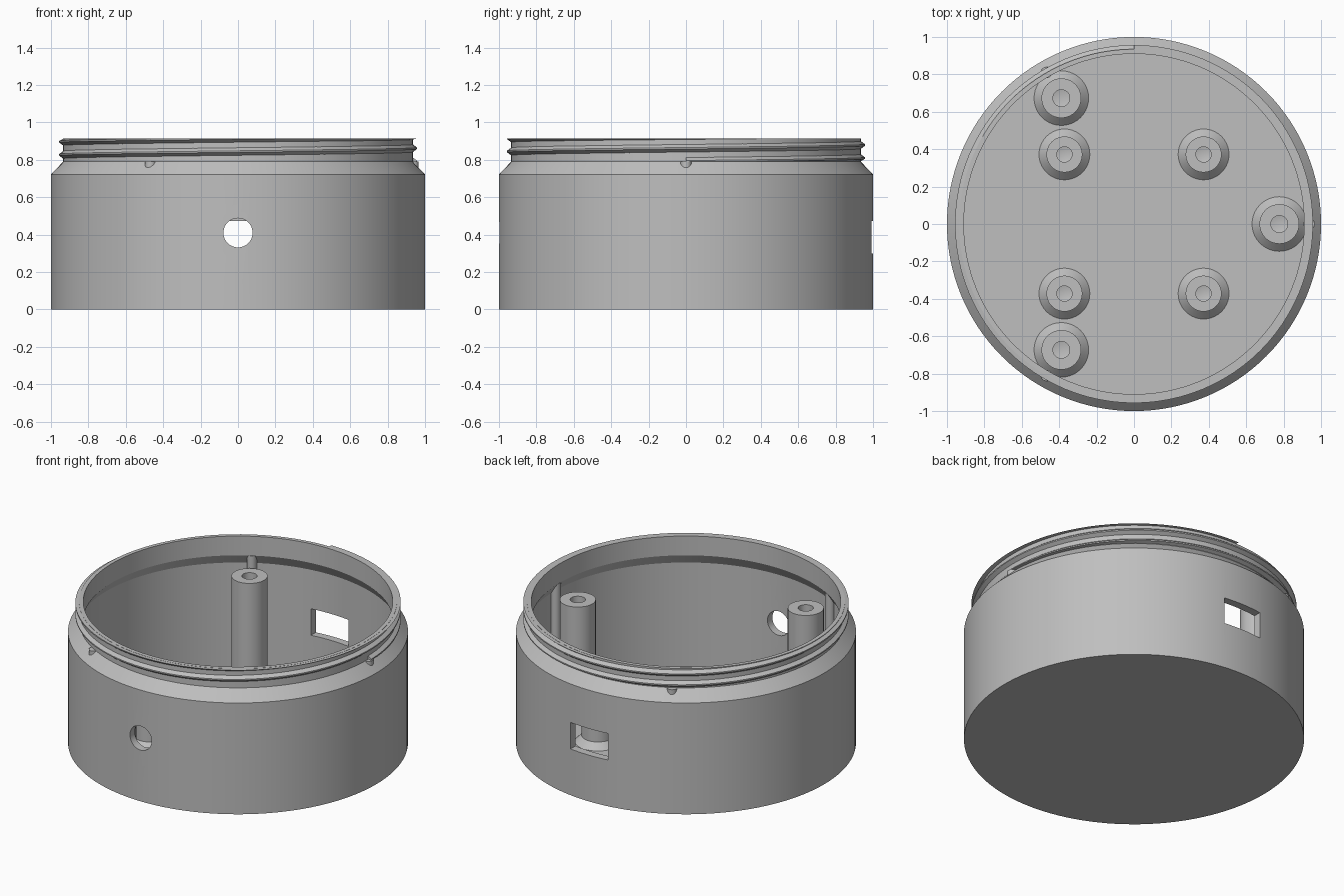
import bpy
import bmesh
from math import sin, cos, pi, radians, tau

cube = bpy.data.objects.get("Cube")
if cube:
    bpy.data.objects.remove(cube, do_unlink=True)

GREY = (0.52, 0.52, 0.52, 1)
grey = bpy.data.materials.new("plain grey")
grey.use_nodes = True
grey.diffuse_color = GREY
grey.node_tree.nodes["Principled BSDF"].inputs["Base Color"].default_value = GREY

FLOOR = 0.05
NECK_LOW, NECK_TOP = 0.79, 0.915


def finish(name, bm, smooth=True):
    bmesh.ops.recalc_face_normals(bm, faces=bm.faces)
    mesh = bpy.data.meshes.new(name)
    bm.to_mesh(mesh)
    bm.free()
    mesh.materials.append(grey)
    obj = bpy.data.objects.new(name, mesh)
    bpy.context.collection.objects.link(obj)
    if smooth:
        smooth_edges(obj)
    return obj


def smooth_edges(obj):
    bpy.ops.object.select_all(action='DESELECT')
    obj.select_set(True)
    bpy.context.view_layer.objects.active = obj
    bpy.ops.object.shade_smooth_by_angle(angle=radians(30))


def lathe(name, profile, steps, at=(0, 0), smooth=True):
    """Spin an (r, z) profile that starts and ends on the axis."""
    bm = bmesh.new()
    verts = [bm.verts.new((r, 0, z)) for r, z in profile]
    edges = [bm.edges.new(pair) for pair in zip(verts, verts[1:])]
    bmesh.ops.spin(bm, geom=verts + edges, cent=(0, 0, 0), axis=(0, 0, 1),
                   angle=tau, steps=steps, use_duplicate=False)
    bmesh.ops.remove_doubles(bm, verts=bm.verts, dist=1e-5)
    bmesh.ops.translate(bm, verts=bm.verts, vec=(*at, 0))
    return finish(name, bm, smooth)


def cut(target, cutter):
    mod = target.modifiers.new("opening", 'BOOLEAN')
    mod.operation = 'DIFFERENCE'
    mod.solver = 'EXACT'
    mod.object = cutter
    bpy.ops.object.select_all(action='DESELECT')
    bpy.context.view_layer.objects.active = target
    target.select_set(True)
    bpy.ops.object.modifier_apply(modifier=mod.name)
    bpy.data.objects.remove(cutter, do_unlink=True)


# Hollow round body with a sloped shoulder and a narrower neck
body = lathe("body", [
    (0, 0), (1, 0), (1, 0.722), (0.935, NECK_LOW), (0.935, NECK_TOP),
    (0.91, NECK_TOP), (0.91, NECK_LOW), (0.95, 0.725), (0.95, FLOOR), (0, FLOOR),
], 128, smooth=False)

# Rectangular opening at the back
bm = bmesh.new()
bmesh.ops.create_cube(bm, size=1)
bmesh.ops.scale(bm, verts=bm.verts, vec=(0.27, 0.3, 0.172))
bmesh.ops.translate(bm, verts=bm.verts, vec=(0, 1, 0.386))
cut(body, finish("back_cutter", bm, False))

# Round opening at the front
bm = bmesh.new()
bmesh.ops.create_cone(bm, cap_ends=True, segments=48, radius1=0.078,
                      radius2=0.078, depth=0.3)
for v in bm.verts:
    x, y, z = v.co
    v.co = (x, z - 1, y + 0.41)
cut(body, finish("front_cutter", bm, False))
smooth_edges(body)

# Helical screw ridge around the neck, trimmed at the neck's ends
PITCH, STEPS, TURNS = 0.07, 96, 2.25
bm = bmesh.new()
section = [(0.93, -0.024), (0.957, -0.004), (0.957, 0.004), (0.93, 0.024)]
rings = []
for i in range(int(STEPS * TURNS) + 1):
    t = i / STEPS
    a = tau * t
    ring = []
    for r, dz in section:
        z = min(max(0.792 + PITCH * t + dz, NECK_LOW), NECK_TOP - 0.001)
        ring.append(bm.verts.new((r * cos(a), r * sin(a), z)))
    rings.append(ring)
for a, b in zip(rings, rings[1:]):
    for j in range(4):
        k = (j + 1) % 4
        bm.faces.new((a[j], a[k], b[k], b[j]))
bm.faces.new(rings[0])
bm.faces.new(rings[-1])
finish("screw_thread", bm)


def post(name, at, radius, bore, top):
    foot = 0.04
    lathe(name, [(0, FLOOR), (bore, FLOOR + 0.01), (bore, top), (radius, top),
                 (radius, FLOOR + foot), (radius + foot, FLOOR), (0, FLOOR - 0.01)],
          40, at)


# Three tall posts, each with a slim locating rod in the wall behind it
for i in range(3):
    a = i * tau / 3
    post(f"tall_post_{i + 1}", (0.777 * cos(a), 0.777 * sin(a)), 0.106, 0.045, 0.72)
    lathe(f"locating_rod_{i + 1}",
          [(0, FLOOR - 0.01), (0.03, FLOOR - 0.01), (0.03, NECK_LOW), (0, NECK_LOW)],
          24, (0.935 * cos(a), 0.935 * sin(a)))

# Four short posts in a square
for side, x in (("left", 0.372), ("right", -0.372)):
    for end, y in (("back", 0.372), ("front", -0.372)):
        post(f"short_post_{end}_{side}", (x, y), 0.096, 0.041, 0.2)
